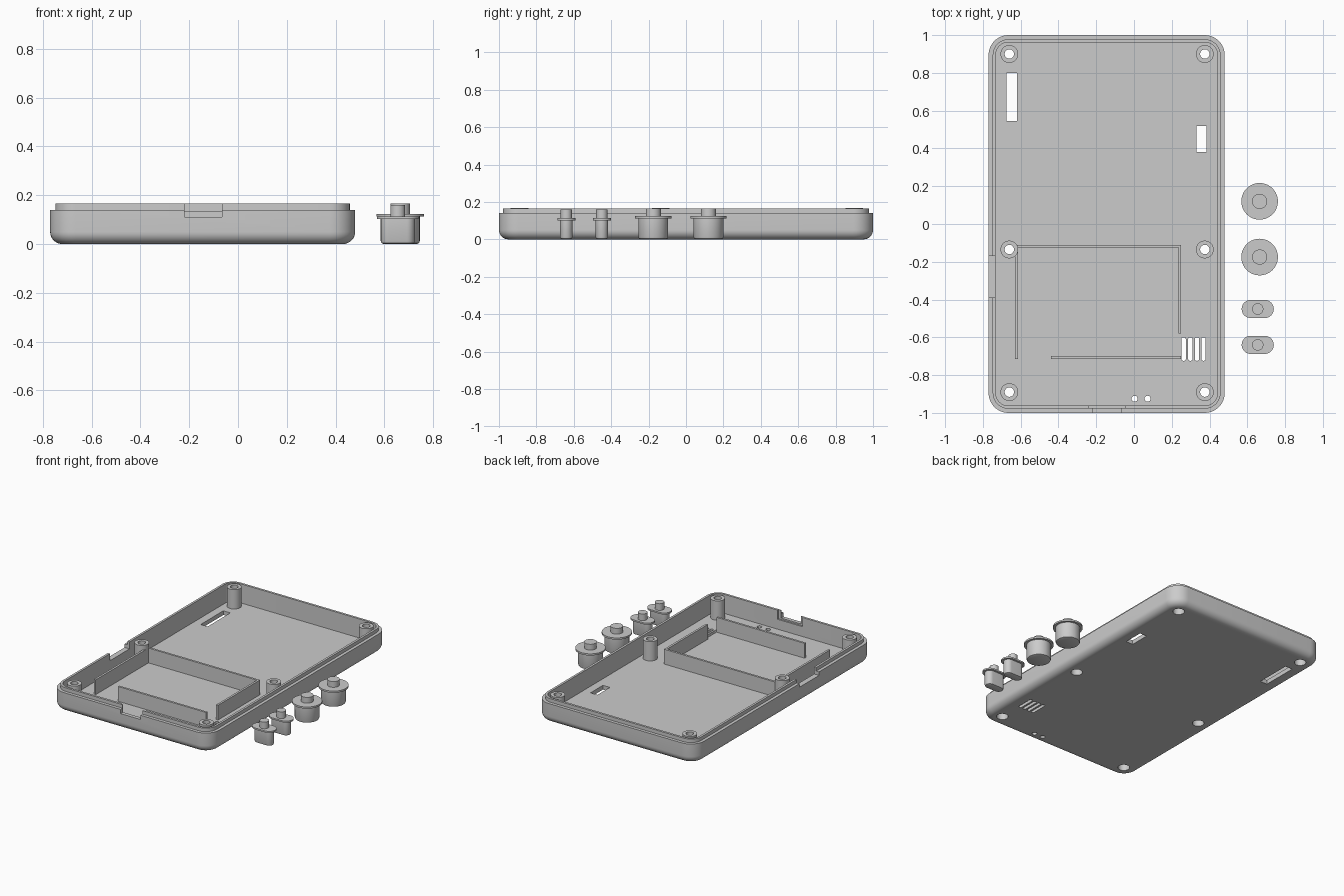
import bpy, bmesh, math

if "Cube" in bpy.data.objects:
    bpy.data.objects.remove(bpy.data.objects["Cube"])

grey = bpy.data.materials.new("plain grey")
grey.diffuse_color = (0.6, 0.6, 0.6, 1)
grey.use_nodes = True
grey.node_tree.nodes["Principled BSDF"].inputs["Base Color"].default_value = grey.diffuse_color

CX, HX, HY, R = -0.145, 0.625, 1.0, 0.105   # case centre, half sizes, corner radius
FLOOR, RIM, TOP = 0.03, 0.14, 0.165


def outline(cx, cy, hx, hy, r, n=10):
    """Rounded rectangle, counter-clockwise."""
    pts = []
    for q, (sx, sy) in enumerate(((1, 1), (-1, 1), (-1, -1), (1, -1))):
        for i in range(n + 1):
            a = math.pi / 2 * (q + i / n)
            pts.append((cx + sx * (hx - r) + r * math.cos(a),
                        cy + sy * (hy - r) + r * math.sin(a)))
    return pts


def circle(cx, cy, r, n=32):
    return [(cx + r * math.cos(2 * math.pi * i / n),
             cy + r * math.sin(2 * math.pi * i / n)) for i in range(n)]


def stack(bm, sections):
    """Skin a list of (outline, z) sections and cap both ends."""
    rings = [[bm.verts.new((x, y, z)) for x, y in pts] for pts, z in sections]
    n = len(rings[0])
    for a, b in zip(rings, rings[1:]):
        for i in range(n):
            j = (i + 1) % n
            bm.faces.new((a[i], a[j], b[j], b[i]))
    bm.faces.new(rings[0][::-1])
    bm.faces.new(rings[-1])


def block(bm, x0, x1, y0, y1, z0, z1):
    stack(bm, [([(x0, y0), (x1, y0), (x1, y1), (x0, y1)], z) for z in (z0, z1)])


def make(name, bm):
    bmesh.ops.remove_doubles(bm, verts=bm.verts, dist=1e-5)
    bmesh.ops.recalc_face_normals(bm, faces=bm.faces)
    me = bpy.data.meshes.new(name)
    bm.to_mesh(me)
    bm.free()
    me.materials.append(grey)
    ob = bpy.data.objects.new(name, me)
    bpy.context.collection.objects.link(ob)
    return ob


def activate(ob):
    bpy.ops.object.select_all(action='DESELECT')
    ob.select_set(True)
    bpy.context.view_layer.objects.active = ob


def smooth(ob):
    activate(ob)
    bpy.ops.object.shade_smooth_by_angle(angle=math.radians(30))


def cut(ob, cutter):
    mod = ob.modifiers.new("cut", 'BOOLEAN')
    mod.operation, mod.solver, mod.object = 'DIFFERENCE', 'EXACT', cutter
    mod.use_self = True
    activate(ob)
    bpy.ops.object.modifier_apply(modifier=mod.name)


def inset(d):
    return outline(CX, 0, HX - d, HY - d, R - d)


# Case tray: rounded bottom edge, outer wall, stepped lip, inner wall, floor
F = 0.05
sections = []
for i in range(9):
    a = math.pi / 2 * i / 8
    sections.append((inset(F * (1 - math.sin(a))), F * (1 - math.cos(a))))
sections += [(inset(0), RIM), (inset(0.022), RIM), (inset(0.022), TOP),
             (inset(0.038), TOP), (inset(0.038), FLOOR)]
bm = bmesh.new()
stack(bm, sections)
case = make("case_tray", bm)

# Screw bosses
BOSSES = [(x, y) for x in (-0.66, 0.375) for y in (0.9, -0.135, -0.89)]
bm = bmesh.new()
for x, y in BOSSES:
    stack(bm, [(circle(x, y, 0.047), z) for z in (0.025, 0.167)])
bosses = make("screw_bosses", bm)

# Screw holes, wide at the bottom for the screw heads
bm = bmesh.new()
for x, y in BOSSES:
    stack(bm, [(circle(x, y, 0.038), -0.05), (circle(x, y, 0.038), 0.09),
               (circle(x, y, 0.025), 0.09), (circle(x, y, 0.025), 0.3)])
screw_cutter = make("screw_hole_cutter", bm)

# Openings in the floor and walls
bm = bmesh.new()
block(bm, -0.675, -0.62, 0.545, 0.80, -0.05, 0.08)
block(bm, 0.33, 0.385, 0.38, 0.52, -0.05, 0.08)
for i in range(4):                                        # speaker slots
    s = outline(0.263 + 0.035 * i, -0.662, 0.011, 0.062, 0.008, 4)
    stack(bm, [(s, -0.05), (s, 0.08)])
for x in (0.003, 0.072):                                  # indicator holes
    stack(bm, [(circle(x, -0.925, 0.016, 20), z) for z in (-0.05, 0.08)])
block(bm, -0.22, -0.065, -1.1, -0.94, 0.11, 0.3)          # front port
block(bm, -0.24, -0.045, -0.973, -0.93, 0.1, 0.31)        # recess behind port
block(bm, -0.9, -0.71, -0.39, -0.17, 0.115, 0.3)          # left side port
opening_cutter = make("opening_cutter", bm)

cut(case, screw_cutter)
cut(case, opening_cutter)
cut(bosses, screw_cutter)
for ob in (screw_cutter, opening_cutter):
    bpy.data.objects.remove(ob)
smooth(case)
smooth(bosses)

# Battery frame with gaps at the two front corners
T, H = 0.015, 0.135
x0, x1, y0, y1 = -0.63, 0.25, -0.715, -0.11
bm = bmesh.new()
block(bm, x0, x0 + T, y0, y1 - T, 0.025, H)
block(bm, x0, x1, y1 - T, y1, 0.025, H)
block(bm, x1 - T, x1, -0.58, y1 - T, 0.025, H)
block(bm, -0.44, x1, y0, y0 + T, 0.025, H)
make("battery_frame", bm)


def button(name, cx, cy, hx, hy, grow, shoulder, flange, stem, top):
    """Rounded body, wider flange and a round stem on top."""
    def ring(d):
        return outline(cx, cy, hx + d, hy + d, hy + d - 1e-4, 10)
    bm = bmesh.new()
    stack(bm, [(ring(-0.012), 0), (ring(-0.0035), 0.0035), (ring(0), 0.012),
               (ring(0), shoulder), (ring(grow), shoulder), (ring(grow), flange)])
    stack(bm, [(circle(cx, cy, stem), flange - 0.005), (circle(cx, cy, stem), top)])
    smooth(make(name, bm))


# Loose buttons beside the case
for i, y in enumerate((0.12, -0.175)):
    button(f"round_button_{i + 1}", 0.665, y, 0.08, 0.08, 0.017, 0.112, 0.124, 0.04, 0.165)
for i, y in enumerate((-0.45, -0.64)):
    button(f"oval_button_{i + 1}", 0.655, y, 0.07, 0.033, 0.015, 0.102, 0.113, 0.03, 0.16)
